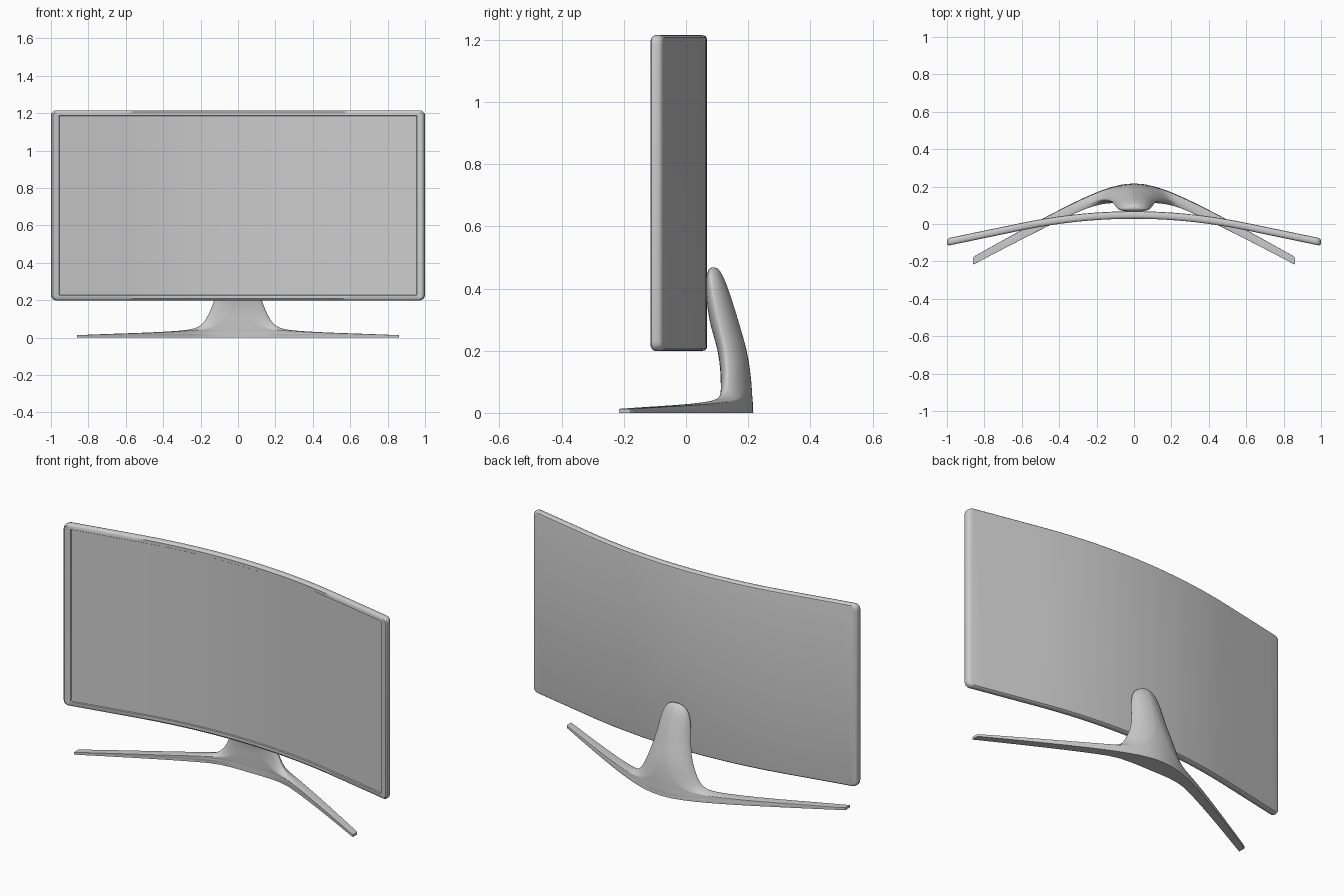
import bpy, bmesh, math

if "Cube" in bpy.data.objects:
    bpy.data.objects.remove(bpy.data.objects["Cube"])


def loft(bm, rings):
    """Skin a list of equal-length closed rings and cap both ends."""
    vs = [[bm.verts.new(p) for p in ring] for ring in rings]
    n = len(vs[0])
    for a, b in zip(vs, vs[1:]):
        for i in range(n):
            j = (i + 1) % n
            bm.faces.new((a[i], a[j], b[j], b[i]))
    return vs


def finish(bm, name, angle):
    bmesh.ops.recalc_face_normals(bm, faces=bm.faces)
    me = bpy.data.meshes.new(name)
    bm.to_mesh(me)
    bm.free()
    ob = bpy.data.objects.new(name, me)
    bpy.context.collection.objects.link(ob)
    bpy.ops.object.select_all(action='DESELECT')
    ob.select_set(True)
    bpy.context.view_layer.objects.active = ob
    bpy.ops.object.shade_smooth_by_angle(angle=math.radians(angle))
    return ob


# Curved screen: rounded rectangle rings, recessed front, then bent
def rounded_rect(ix, iz, y):
    hx, hz, r = 1.0 - ix, 0.508 - iz, max(0.004, 0.03 - ix)
    pts = []
    for k, (sx, sz) in enumerate([(1, 1), (-1, 1), (-1, -1), (1, -1)]):
        for s in range(6):
            a = math.radians(90 * k + 18 * s)
            pts.append((sx * (hx - r) + r * math.cos(a), y,
                        0.707 + sz * (hz - r) + r * math.sin(a)))
    return pts


bm = bmesh.new()
profile = [(.016, .016, .068), (.007, .007, .066), (.002, .002, .060),
           (0, 0, .052), (0, 0, .040), (.003, .003, .033), (.010, .010, .028),
           (.043, .027, .028), (.046, .030, .033)]
vs = loft(bm, [rounded_rect(*p) for p in profile])
bm.faces.new(vs[0])
bm.faces.new(vs[-1])
for i in range(1, 48):
    bmesh.ops.bisect_plane(bm, geom=bm.verts[:] + bm.edges[:] + bm.faces[:],
                           plane_co=(-0.96 + 0.04 * i, 0, 0), plane_no=(1, 0, 0))
for v in bm.verts:
    x, x0, m = abs(v.co.x), 0.6, 0.207
    v.co.y -= m * x * x / (2 * x0) if x < x0 else m * (x - x0 / 2)
finish(bm, "curved_screen", 35)

# Stand: horizontal slices from the wide V foot up to the neck
# (height, half width, end rounding, front y, back y)
SLICES = [
    (0, .86, .006, .115, .217), (.013, .86, .006, .115, .217),
    (.019, .72, .04, .115, .216), (.025, .53, .05, .115, .216),
    (.030, .42, .05, .115, .215), (.036, .32, .06, .115, .215),
    (.043, .255, .07, .114, .214), (.055, .213, .08, .114, .213),
    (.075, .188, .09, .113, .212), (.10, .17, .10, .112, .210),
    (.14, .15, .10, .111, .206), (.20, .126, .10, .103, .196),
    (.25, .113, .10, .088, .182), (.30, .103, .09, .074, .167),
    (.36, .094, .085, .066, .149), (.41, .082, .078, .065, .132),
    (.44, .066, .064, .067, .119), (.46, .043, .042, .071, .107),
    (.468, .018, .0175, .078, .098)]


def slice_ring(z, w, r, front, back):
    half = [(w - r) * i / 14 for i in range(15)]
    half += [w - r + r * math.sin(math.radians(a)) for a in (22, 45, 67, 90)]
    xs = [-x for x in reversed(half[1:])] + half

    def point(x, side):
        ax = abs(x)
        drop = 0.575 * (math.hypot(x, 0.2) - 0.2)
        t = min(ax / 0.25, 1)
        t = t * t * (3 - 2 * t)
        thick = (back - front) * (1 - t) + (0.066 - 0.028 * ax) * t
        u = max(0, (ax - (w - r)) / r)
        f = math.sqrt(max(0, 1 - u * u))
        if ax > 0.8 and w > 0.8:
            f = max(f, 0.9)
        tip = 0.4
        y = back - drop - thick * (1 - tip)
        y += f * thick * ((1 - tip) if side > 0 else -tip)
        return (x, y, z)
    # ends get two points only where blunt, so pinch them slightly open
    ring = [point(x, 1) for x in xs] + [point(x, -1) for x in reversed(xs)]
    n = len(xs)
    for a, b in ((0, 2 * n - 1), (n - 1, n)):
        if abs(ring[a][1] - ring[b][1]) < 0.004:
            xa, ya, _ = ring[a]
            ring[a], ring[b] = (xa, ya + .002, z), (xa, ya - .002, z)
    return ring


bm = bmesh.new()
vs = loft(bm, [slice_ring(*s) for s in SLICES])
# quad strips close the underside and the rounded top
for ring in (vs[0], vs[-1]):
    n = len(ring)
    for i in range(n // 2 - 1):
        bm.faces.new((ring[i], ring[i + 1], ring[n - 2 - i], ring[n - 1 - i]))
crease = bm.edges.layers.float.new("crease_edge")
for ring in vs[:2]:
    members = set(ring)
    for e in bm.edges:
        if e.verts[0] in members and e.verts[1] in members:
            e[crease] = 1.0
stand = finish(bm, "stand", 60)
sub = stand.modifiers.new("smooth", 'SUBSURF')
sub.levels = sub.render_levels = 1
